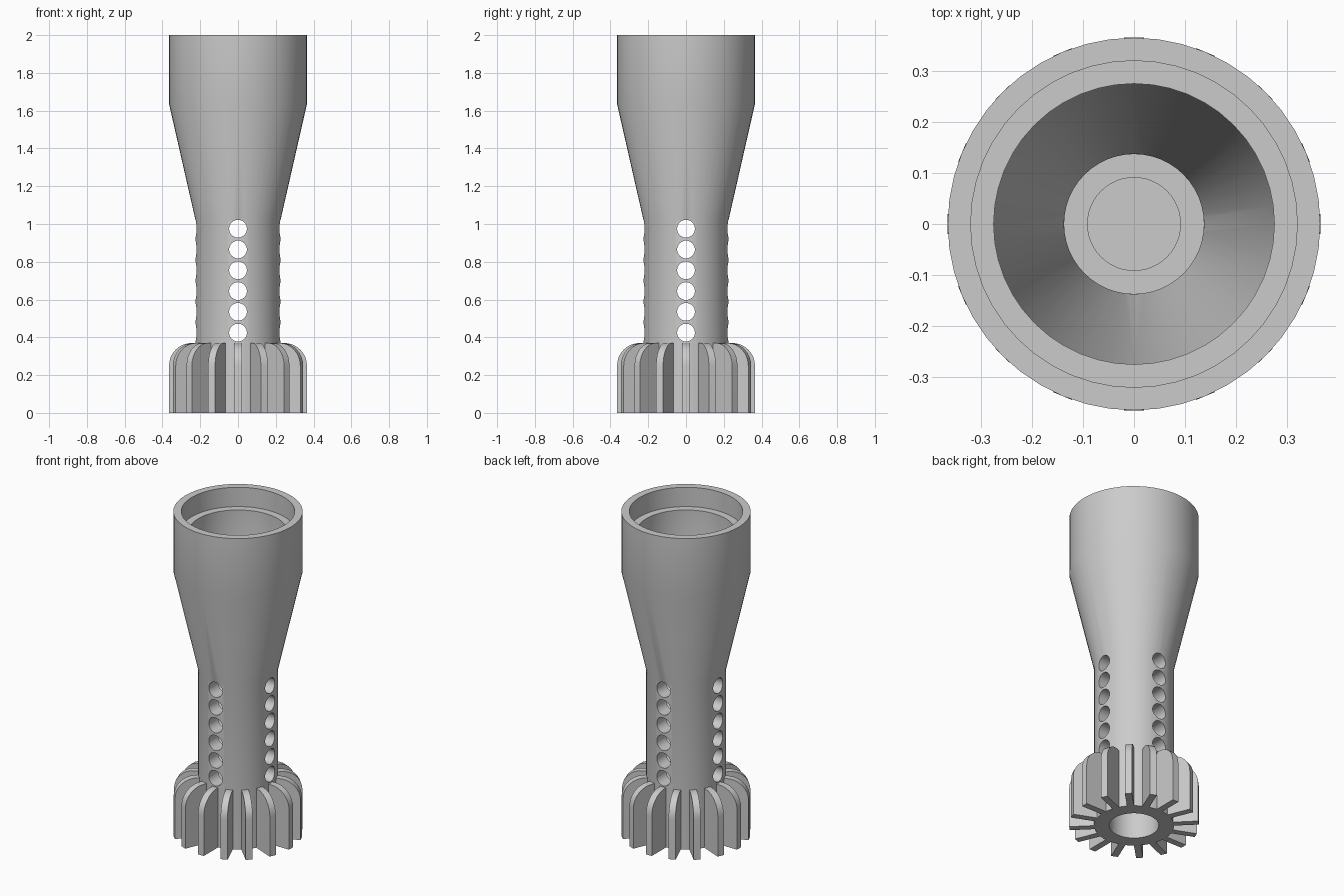
import bpy, bmesh
from math import sin, cos, pi, tau
from mathutils import Matrix, Vector

cube = bpy.data.objects.get("Cube")
if cube:
    bpy.data.objects.remove(cube, do_unlink=True)

grey = bpy.data.materials.new("plain grey")
grey.use_nodes = True
grey.diffuse_color = (0.6, 0.6, 0.6, 1)
grey.node_tree.nodes["Principled BSDF"].inputs["Base Color"].default_value = (0.6, 0.6, 0.6, 1)

SEGMENTS = 48
BODY_R, TOP_R = 0.225, 0.365


def make_object(name, bm):
    bmesh.ops.recalc_face_normals(bm, faces=bm.faces)
    mesh = bpy.data.meshes.new(name)
    bm.to_mesh(mesh)
    bm.free()
    mesh.materials.append(grey)
    obj = bpy.data.objects.new(name, mesh)
    bpy.context.collection.objects.link(obj)
    return obj


def activate(obj):
    bpy.ops.object.select_all(action='DESELECT')
    obj.select_set(True)
    bpy.context.view_layer.objects.active = obj


def lathe(name, profile):
    bm = bmesh.new()
    verts = [bm.verts.new((r, 0, z)) for r, z in profile]
    edges = [bm.edges.new(pair) for pair in zip(verts, verts[1:])]
    bmesh.ops.spin(bm, geom=verts + edges, cent=(0, 0, 0), axis=(0, 0, 1),
                   angle=tau, steps=SEGMENTS, use_merge=False)
    bmesh.ops.remove_doubles(bm, verts=bm.verts, dist=0.0005)
    return make_object(name, bm)


# Hollow flared body with a recessed base and a stepped mouth
body = lathe("flared_body", [
    (0, 0.23), (0.14, 0.23), (0.14, 0), (BODY_R, 0),
    (BODY_R, 1.02), (TOP_R, 1.635), (TOP_R, 2),
    (0.32, 2), (0.32, 1.88), (0.275, 1.88), (0.275, 1.635),
    (0.137, 1.02), (0.137, 0.37), (0.091, 0.37), (0.091, 0.28), (0, 0.28)])


# Rows of round vent holes through the neck, front to back and side to side
def hole_row(name, axis):
    bm = bmesh.new()
    for i in range(6):
        turn = Matrix.Rotation(pi / 2, 4, axis)
        shift = Matrix.Translation((0, 0, 0.425 + 0.11 * i))
        bmesh.ops.create_cone(bm, cap_ends=True, segments=32, radius1=0.047,
                              radius2=0.047, depth=1, matrix=shift @ turn)
    return make_object(name, bm)


for name, axis in (("vent_cutter_depth", 'X'), ("vent_cutter_width", 'Y')):
    cutter = hole_row(name, axis)
    cutter.hide_render = True
    activate(body)
    mod = body.modifiers.new("vents", 'BOOLEAN')
    mod.operation, mod.solver, mod.object = 'DIFFERENCE', 'EXACT', cutter
    bpy.ops.object.modifier_apply(modifier=mod.name)
    bpy.data.objects.remove(cutter, do_unlink=True)

activate(body)
bpy.ops.object.shade_smooth_by_angle(angle=pi / 6)

# Sixteen upright fins with rounded shoulders around the base
FINS, HALF, ROUND, FIN_TOP = 16, 0.02, 0.12, 0.37
outline = [(0.222, 0), (TOP_R, 0)]
for i in range(9):
    a = pi / 2 * i / 8
    outline.append((TOP_R - ROUND + ROUND * cos(a), FIN_TOP - ROUND + ROUND * sin(a)))
outline.append((0.222, FIN_TOP))

bm = bmesh.new()
for i in range(FINS):
    spin = Matrix.Rotation(tau * i / FINS, 3, 'Z')
    face = bm.faces.new([bm.verts.new(spin @ Vector((r, -HALF, z))) for r, z in outline])
    grown = bmesh.ops.extrude_face_region(bm, geom=[face], use_keep_orig=True)
    moved = [v for v in grown["geom"] if isinstance(v, bmesh.types.BMVert)]
    bmesh.ops.translate(bm, verts=moved, vec=spin @ Vector((0, 2 * HALF, 0)))
fins = make_object("base_fins", bm)
activate(fins)
bpy.ops.object.shade_smooth_by_angle(angle=pi / 6)
